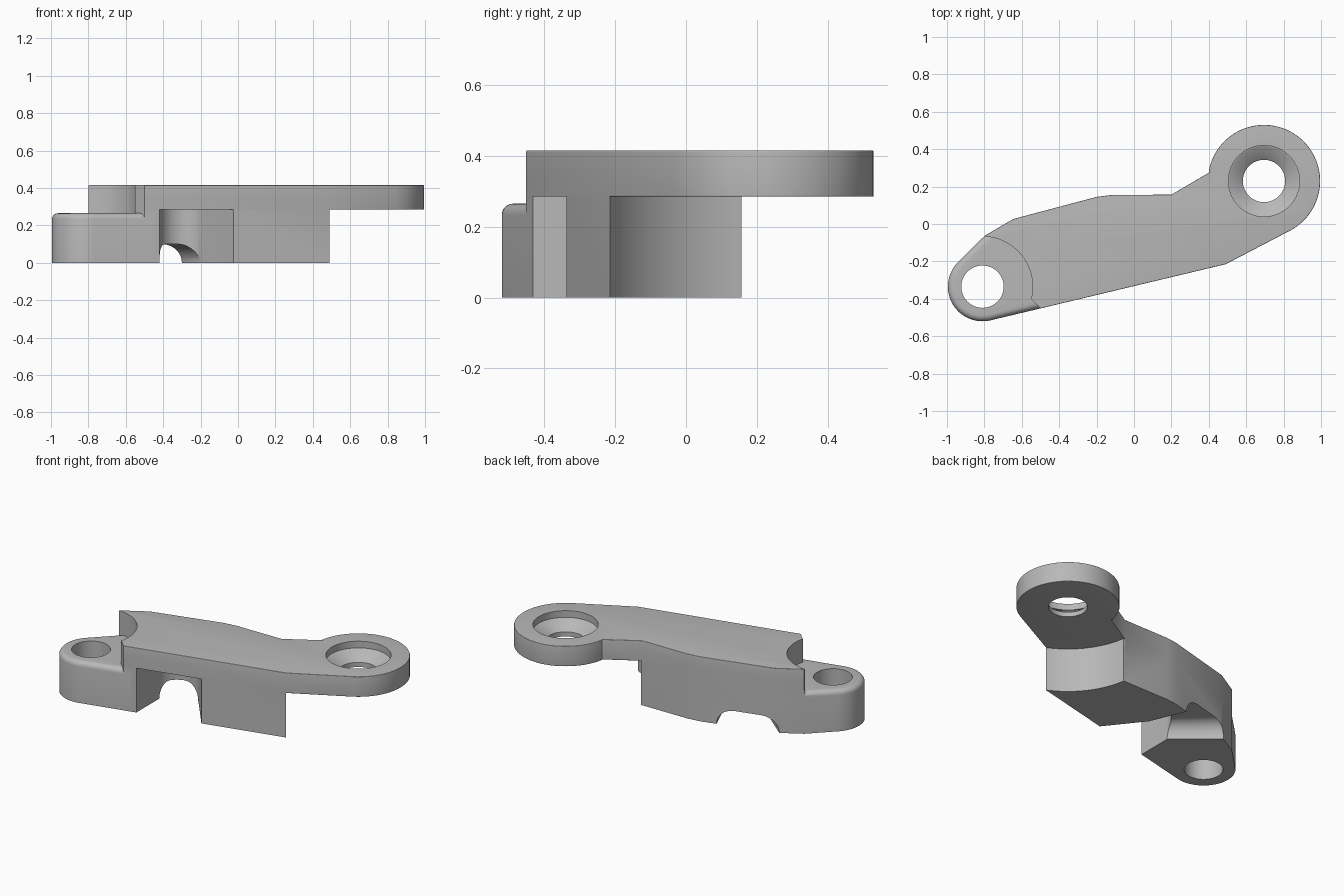
import bpy, bmesh
from math import cos, sin, pi, radians

cube = bpy.data.objects.get("Cube")
if cube:
    bpy.data.objects.remove(cube, do_unlink=True)

grey = bpy.data.materials.new("plain_grey")
grey.use_nodes = True
grey.diffuse_color = (0.48, 0.48, 0.48, 1)
grey.node_tree.nodes["Principled BSDF"].inputs["Base Color"].default_value = (0.48, 0.48, 0.48, 1)

LUG = (-0.81, -0.335)
EYE = (0.695, 0.23)


def arc(centre, r, a0, a1, n):
    """Points on an arc, angles in degrees."""
    angles = [radians(a0 + (a1 - a0) * i / n) for i in range(n + 1)]
    return [(centre[0] + r * cos(a), centre[1] + r * sin(a)) for a in angles]


def loft(name, rings):
    """Closed solid through a list of matching point rings."""
    bm = bmesh.new()
    loops = [[bm.verts.new(p) for p in ring] for ring in rings]
    n = len(loops[0])
    for a, b in zip(loops, loops[1:]):
        for i in range(n):
            j = (i + 1) % n
            bm.faces.new((a[i], a[j], b[j], b[i]))
    bm.faces.new(loops[0][::-1])
    bm.faces.new(loops[-1])
    bmesh.ops.recalc_face_normals(bm, faces=bm.faces[:])
    return finish(name, bm)


def finish(name, bm):
    mesh = bpy.data.meshes.new(name)
    bm.to_mesh(mesh)
    bm.free()
    mesh.materials.append(grey)
    obj = bpy.data.objects.new(name, mesh)
    bpy.context.scene.collection.objects.link(obj)
    return obj


def prism(name, outline, z0, z1):
    return loft(name, [[(x, y, z) for x, y in outline] for z in (z0, z1)])


def turned(name, centre, steps, n=64):
    """Upright turned solid from (radius, height) steps."""
    return loft(name, [[(x, y, z) for x, y in arc(centre, r, 0, 360 - 360 / n, n - 1)]
                       for r, z in steps])


def round_rim(obj, z, size):
    """Round the flat outline edge at height z."""
    bm = bmesh.new()
    bm.from_mesh(obj.data)
    rim = [e for e in bm.edges if all(abs(v.co.z - z) < 1e-4 for v in e.verts)]
    bmesh.ops.bevel(bm, geom=rim, offset=size, segments=5, profile=0.5,
                    affect='EDGES', clamp_overlap=True)
    bm.to_mesh(obj.data)
    bm.free()


def combine(target, tool, operation):
    mod = target.modifiers.new("combine", 'BOOLEAN')
    mod.operation = operation
    mod.solver = 'EXACT'
    mod.object = tool
    bpy.context.view_layer.update()
    graph = bpy.context.evaluated_depsgraph_get()
    mesh = bpy.data.meshes.new_from_object(target.evaluated_get(graph))
    target.modifiers.clear()
    target.data = mesh
    bpy.data.objects.remove(tool, do_unlink=True)


# Shared outline of the arm, with the round eye at its far end
back_edge = [(0.406, 0.278), (0.2, 0.157), (-0.12, 0.155), (-0.2, 0.145),
             (-0.645, 0.027), (-0.797, -0.062)]
front_corner = (0.49, -0.215)
arm_outline = ([front_corner] + arc(EYE, 0.3, -61, 170, 48) + back_edge
               + [(-0.85, -0.2), (-0.767, -0.515)])

# Upper plate with rounded rims
arm = prism("bracket_arm", arm_outline, 0.285, 0.415)
round_rim(arm, 0.415, 0.04)
round_rim(arm, 0.285, 0.025)

# Deep body below it, hollowed in an arc around the eye
body = prism("body", [front_corner] + [(0.45, 0.15)] + back_edge[1:] + arm_outline[-2:],
             0, 0.345)
combine(body, turned("clearance", EYE, [(0.49, -0.1), (0.49, 0.5)], 128), 'DIFFERENCE')
combine(arm, body, 'UNION')

# Curved step down to the lug
step = arc(LUG, 0.268, -14, 100, 32) + [(-1.1, 0.1), (-1.1, -0.7), (-0.45, -0.5)]
combine(arm, prism("step", step, -0.1, 0.6), 'DIFFERENCE')

# Low rounded lug
lug = prism("lug", arc(LUG, 0.185, 134.5, 283.5, 32)
            + [(-0.45, -0.4395), (-0.45, 0.0), (-0.645, 0.027), (-0.797, -0.062)], 0, 0.265)
round_rim(lug, 0.265, 0.032)
combine(arm, lug, 'UNION')

# Pocket in the underside, open at the front
pocket = arc((-0.29, -0.21), 0.13, 180, 38, 24) + [(0.06, -0.444), (0.06, -0.6), (-0.42, -0.6)]
combine(arm, prism("pocket", pocket, -0.1, 0.285), 'DIFFERENCE')

# Arched channel from the pocket out through the back
def arch(left, right, r):
    width = ((right[0] - left[0]) ** 2 + (right[1] - left[1]) ** 2) ** 0.5
    steps = [pi / 2 * i / 10 for i in range(11)]
    half = [(r - r * cos(a), 0.1 * sin(a)) for a in steps]
    section = [(0, -0.1)] + half + [(width - d, z) for d, z in reversed(half)] + [(width, -0.1)]
    return [(left[0] + (right[0] - left[0]) * d / width,
             left[1] + (right[1] - left[1]) * d / width, z) for d, z in section]


combine(arm, loft("channel", [arch((-0.372, -0.24), (-0.17, -0.19), 0.09),
                              arch((-0.8, 0.12), (-0.36, 0.26), 0.12)]), 'DIFFERENCE')

# Lug hole and countersunk eye hole
combine(arm, turned("lug_hole", LUG, [(0.113, -0.1), (0.113, 0.5)]), 'DIFFERENCE')
combine(arm, turned("eye_hole", EYE, [(0.113, 0.1), (0.113, 0.315), (0.183, 0.37),
                                      (0.19, 0.372), (0.19, 0.5)]), 'DIFFERENCE')

bpy.ops.object.select_all(action='DESELECT')
arm.select_set(True)
bpy.context.view_layer.objects.active = arm
bpy.ops.object.shade_smooth_by_angle(angle=radians(32))
